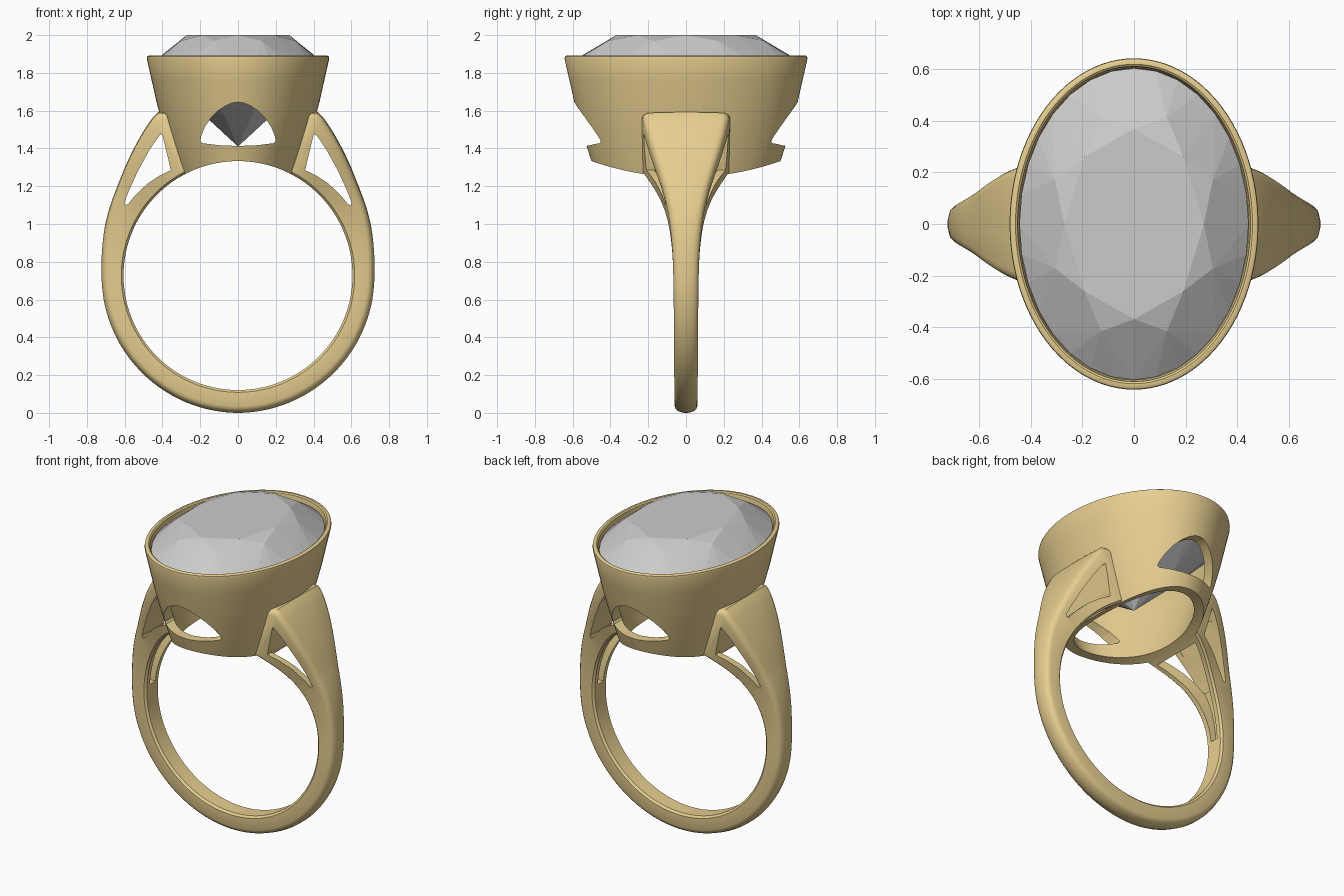
import bpy, bmesh, math

if "Cube" in bpy.data.objects:
    bpy.data.objects.remove(bpy.data.objects["Cube"])

CZ, RI = 0.727, 0.606          # finger hole centre height and radius
gold = bpy.data.materials.new("gold")
gold.diffuse_color = (0.80, 0.62, 0.28, 1)
gold.use_nodes = True
gold.node_tree.nodes["Principled BSDF"].inputs["Base Color"].default_value = gold.diffuse_color


def to_object(name, bm, mat=None):
    bmesh.ops.recalc_face_normals(bm, faces=bm.faces)
    me = bpy.data.meshes.new(name)
    bm.to_mesh(me)
    bm.free()
    ob = bpy.data.objects.new(name, me)
    bpy.context.collection.objects.link(ob)
    if mat:
        me.materials.append(mat)
    return ob


def loft(name, rings, loop=False, mat=None):
    """Skin closed rings; cap the ends, or join last to first."""
    bm = bmesh.new()
    vs = [[bm.verts.new(p) for p in r] for r in rings]
    n = len(vs[0])
    pairs = list(zip(vs, vs[1:])) + ([(vs[-1], vs[0])] if loop else [])
    for a, b in pairs:
        for i in range(n):
            j = (i + 1) % n
            bm.faces.new((a[i], a[j], b[j], b[i]))
    if not loop:
        bm.faces.new(vs[0])
        bm.faces.new(vs[-1])
    return to_object(name, bm, mat)


def interp(x, table):
    for (x0, y0), (x1, y1) in zip(table, table[1:]):
        if x <= x1:
            t = max(0, (x - x0) / (x1 - x0))
            return y0 + (y1 - y0) * t
    return table[-1][1]


def prism(name, pts, y0, y1):
    return loft(name, [[(x, y, z) for x, z in pts] for y in (y0, y1)])


def cut(ob, cutters):
    bpy.context.view_layer.objects.active = ob
    for c in cutters:
        c.hide_render = True
        m = ob.modifiers.new("cut", 'BOOLEAN')
        m.operation, m.solver, m.object = 'DIFFERENCE', 'EXACT', c
        bpy.ops.object.modifier_apply(modifier=m.name)
        bpy.data.objects.remove(c)


def smooth(ob, deg=35):
    bpy.ops.object.select_all(action='DESELECT')
    ob.select_set(True)
    bpy.context.view_layer.objects.active = ob
    bpy.ops.object.shade_smooth_by_angle(angle=math.radians(deg))


def oval(z, inset, n=96):
    return [((0.485 - inset) * math.cos(2 * math.pi * i / n),
             (0.645 - inset) * math.sin(2 * math.pi * i / n), z) for i in range(n)]


# Shank: outer radius and half width depend on the angle round the finger
OUT = [(-90, .727), (-45, .723), (0, .722), (7, .727), (14, .737), (25, .762), (31, .777),
       (37, .795), (44, .829), (51, .871), (57, .915), (64, .968), (90, 1.2)]
WID = [(-90, .06), (-20, .064), (0, .067), (10, .071), (18, .079), (25, .09), (31, .104),
       (37, .122), (44, .15), (51, .182), (57, .208), (64, .233), (70, .236)]


def soft(a, table):            # smoothed lookup
    return sum(interp(a + d, table) for d in (-3, -1, 1, 3)) / 4


def outer(a):
    r = soft(a, OUT)
    return min(r, (1.592 - CZ) / math.sin(math.radians(a))) if a > 30 else r


def section(a, side, pts):
    t = math.radians(a)
    return [(side * r * math.cos(t), y, CZ + r * math.sin(t)) for y, r in pts]


def shank_profile(a):
    w, R = soft(a, WID), outer(a)
    half = [(w - .012, RI), (w, RI + .012), (w, R - .035), (w - .006, R - .02),
            (w - .018, R - .009), (w - .035, R - .004), (w * .2, R)]
    return half + [(-y, r) for y, r in reversed(half)]


rings = []
for s in range(-166, 167, 2):
    rings.append(section(abs(s) - 90, 1 if s >= 0 else -1, shank_profile(abs(s) - 90)))
shank = loft("shank", rings, mat=gold)

# Shoulder side windows, inner pockets and clearance inside the bezel
WINDOW = [(.402, 1.478), (.422, 1.462), (.47, 1.39), (.53, 1.28), (.58, 1.17), (.602, 1.112),
          (.597, 1.1), (.583, 1.104), (.55, 1.145), (.48, 1.213), (.42, 1.253), (.355, 1.285)]
cutters = []
for s in (1, -1):
    cutters.append(prism("window_cutter", [(s * x, z) for x, z in WINDOW], -.4, .4))
    pocket = []
    for a in range(4, 60, 3):
        w, R = soft(a, WID) - .042, outer(a) - .082
        pocket.append(section(a, s, [(w, .55), (w, R), (-w, R), (-w, .55)]))
    cutters.append(loft("pocket_cutter", pocket))
cutters.append(loft("bezel_clearance", [oval(1.1, .265), oval(1.33, .185),
                                        oval(1.64, .095), oval(1.92, .04)]))
cut(shank, cutters)
smooth(shank)

# Bezel cup: closed wall section swept round an oval
WALL = [(1.2, .19), (1.33, .145), (1.41, .12), (1.52, .087), (1.64, .055), (1.76, .028),
        (1.875, .002), (1.887, .004), (1.892, .012), (1.892, .025), (1.886, .033),
        (1.84, .04), (1.82, .06), (1.64, .115), (1.41, .18), (1.2, .25)]
bezel = loft("bezel", [oval(z, o) for z, o in WALL], loop=True, mat=gold)
finger = prism("finger_cutter", [(RI * math.cos(2 * math.pi * i / 128),
                                  CZ + RI * math.sin(2 * math.pi * i / 128))
                                 for i in range(128)], -1, 1)
half = [(.03, 1.641), (.065, 1.626), (.105, 1.6), (.145, 1.56), (.175, 1.515),
        (.195, 1.465), (.2, 1.44), (.19, 1.428), (.1, 1.417)]
arch = [(0, 1.645)] + half + [(0, 1.413)] + [(-x, z) for x, z in reversed(half)]
cut(bezel, [finger, prism("arch_cutter", arch, -1, 1)])
smooth(bezel)

# Oval faceted stone: hull of table, crown, girdle, pavilion and culet points
bm = bmesh.new()
for n, turn, r, z in [(8, 0, .61, 2.0), (8, .5, .745, 1.968), (32, 0, 1, 1.86),
                      (32, 0, 1, 1.835), (8, .5, .46, 1.585), (1, 0, 0, 1.41)]:
    for i in range(n):
        t = 2 * math.pi * (i + turn) / n
        bm.verts.new((.445 * r * math.cos(t), .605 * r * math.sin(t), z))
bmesh.ops.convex_hull(bm, input=bm.verts)
bmesh.ops.dissolve_limit(bm, angle_limit=math.radians(1), verts=bm.verts, edges=bm.edges)
to_object("stone", bm)
